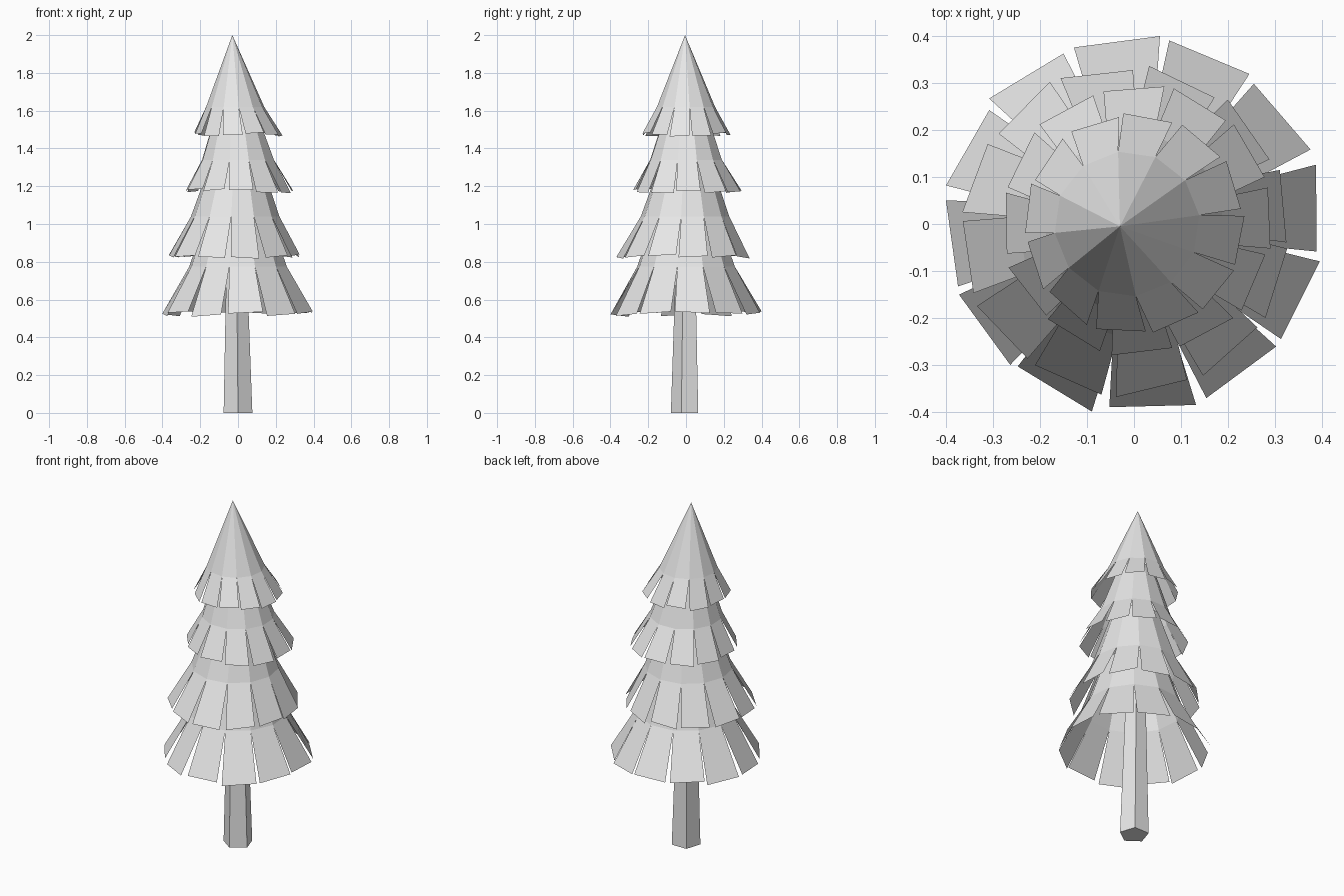
import bpy, bmesh, math, random
from mathutils import Vector

cube = bpy.data.objects.get("Cube")
if cube:
    bpy.data.objects.remove(cube, do_unlink=True)

random.seed(4)
SIDES = 12

grey = bpy.data.materials.new("plain_grey")
grey.use_nodes = True
grey.diffuse_color = (0.8, 0.8, 0.8, 1)
grey.node_tree.nodes["Principled BSDF"].inputs["Base Color"].default_value = (0.8, 0.8, 0.8, 1)


def finish(name, bm):
    mesh = bpy.data.meshes.new(name)
    bm.to_mesh(mesh)
    bm.free()
    mesh.materials.append(grey)
    obj = bpy.data.objects.new(name, mesh)
    bpy.context.collection.objects.link(obj)
    return obj


def ring(bm, sides, centre, radius, z, start):
    step = math.tau / sides
    return [bm.verts.new((centre[0] + radius * math.cos(start + i * step),
                          centre[1] + radius * math.sin(start + i * step), z))
            for i in range(sides)]


def bridge(bm, low, high):
    n = len(low)
    for i in range(n):
        j = (i + 1) % n
        bm.faces.new((low[i], low[j], high[j], high[i]))


def branch_tier(name, top, slit, tip, width, offset):
    """A cone skirt whose lower part is split into separate hanging flaps.
    top, slit and tip are each (centre x, centre y, radius, z)."""
    bm = bmesh.new()
    step = math.tau / SIDES
    start = math.radians(offset) - step / 2
    waist = ring(bm, SIDES, slit[:2], slit[2], slit[3], start)

    # upper cone: to a point, or to a ring hidden beneath the tier above
    if top[2] == 0:
        apex = bm.verts.new((top[0], top[1], top[3]))
        for i in range(SIDES):
            bm.faces.new((waist[i], waist[(i + 1) % SIDES], apex))
    else:
        bridge(bm, waist, ring(bm, SIDES, top[:2], top[2], top[3], start))

    # hanging flaps, each slightly twisted and tilted
    for i in range(SIDES):
        angle = start + (i + 0.5) * step + random.uniform(-0.02, 0.02)
        out = Vector((math.cos(angle), math.sin(angle), 0))
        twist = angle + math.pi / 2 + random.uniform(-0.1, 0.1)
        along = Vector((math.cos(twist), math.sin(twist), random.uniform(-0.08, 0.08)))
        mid = Vector((tip[0], tip[1], tip[3])) + out * tip[2]
        mid.z += random.uniform(-0.01, 0.01)
        a = bm.verts.new(mid - along * width / 2)
        b = bm.verts.new(mid + along * width / 2)
        bm.faces.new((a, b, waist[(i + 1) % SIDES], waist[i]))
    return finish(name, bm)


# branch tiers, from the crown down
branch_tier("crown_branches", (-0.03, -0.005, 0, 2.0), (-0.015, 0, 0.155, 1.62),
            (0, 0, 0.228, 1.475), 0.106, 22)
branch_tier("upper_branches", (-0.01, 0, 0.10, 1.62), (0, 0, 0.195, 1.34),
            (0.008, 0.008, 0.28, 1.175), 0.13, 2)
branch_tier("middle_branches", (-0.01, 0, 0.13, 1.34), (-0.015, -0.005, 0.235, 1.04),
            (-0.018, -0.015, 0.34, 0.83), 0.155, 10)
branch_tier("lower_branches", (0, 0, 0.17, 1.04), (0, 0, 0.262, 0.775),
            (0, 0, 0.39, 0.525), 0.185, 5)

# tapered five-sided trunk
bm = bmesh.new()
front = -math.pi / 2
base = ring(bm, 5, (0, 0), 0.08, 0, front)
head = ring(bm, 5, (-0.008, 0.003), 0.055, 0.85, front)
bridge(bm, base, head)
bm.faces.new(base[::-1])
bm.faces.new(head)
finish("trunk", bm)
